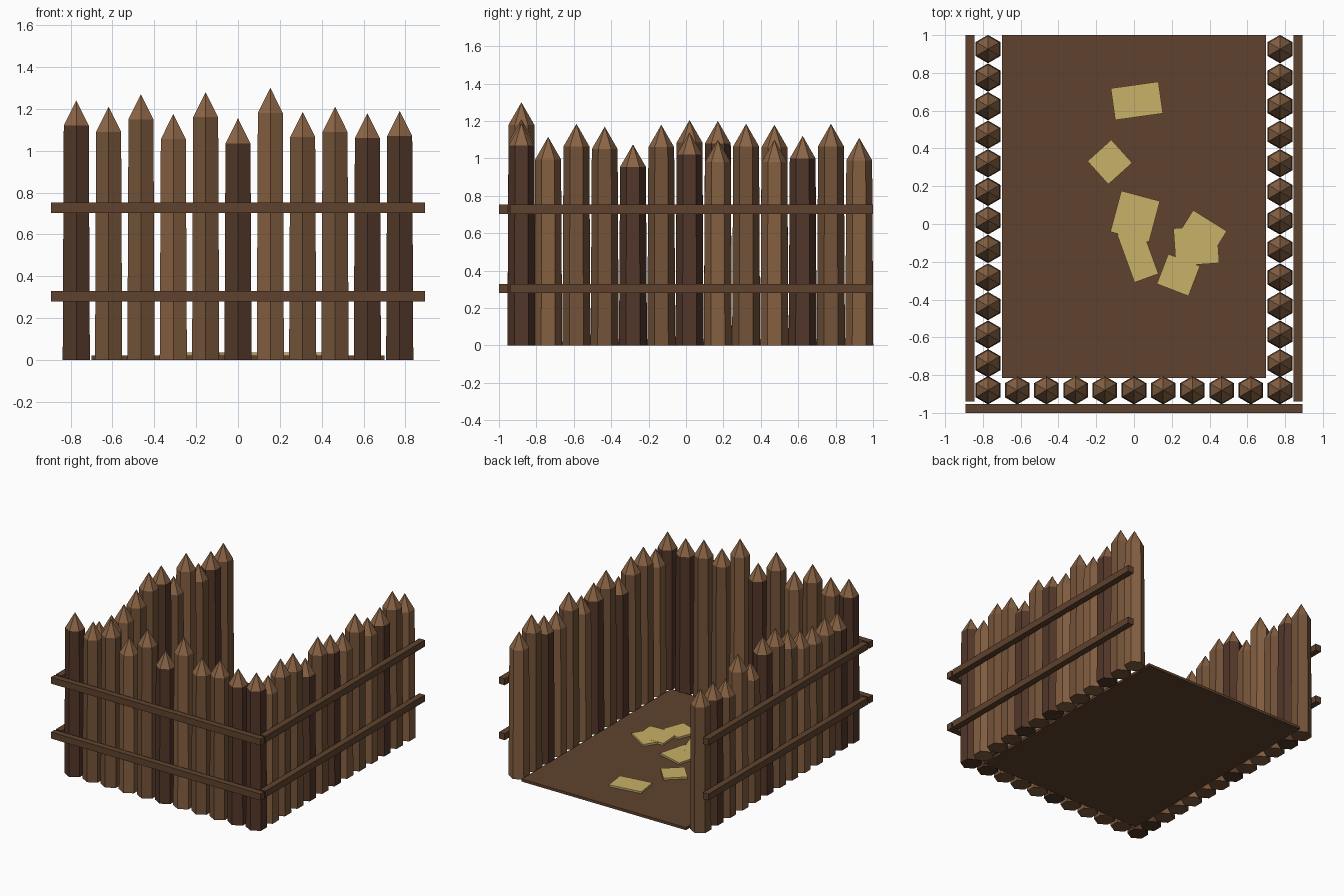
import bpy, bmesh, math
from mathutils import Matrix

if "Cube" in bpy.data.objects:
    bpy.data.objects.remove(bpy.data.objects["Cube"])


def material(name, rgb):
    def lin(c):
        c /= 255
        return c / 12.92 if c < 0.04 else ((c + 0.055) / 1.055) ** 2.4
    m = bpy.data.materials.new(name)
    m.diffuse_color = (*[lin(c) for c in rgb], 1)
    m.use_nodes = True
    m.node_tree.nodes["Principled BSDF"].inputs["Base Color"].default_value = m.diffuse_color
    return m


DARK = material("dark_log", (82, 55, 41))
MID = material("brown_log", (115, 83, 56))
LIGHT = material("light_log", (132, 95, 65))
TIP = material("cut_wood", (138, 100, 69))
PLANK = material("plank_brown", (95, 66, 46))
STRAW = material("straw_yellow", (201, 177, 103))
WOOD = {"d": DARK, "m": MID, "l": LIGHT}


def finish(name, bm, mats):
    bmesh.ops.recalc_face_normals(bm, faces=bm.faces)
    me = bpy.data.meshes.new(name)
    bm.to_mesh(me)
    bm.free()
    for m in mats:
        me.materials.append(m)
    ob = bpy.data.objects.new(name, me)
    bpy.context.collection.objects.link(ob)
    return ob


def box(name, x0, x1, y0, y1, z0, z1, mat, rot=0):
    bm = bmesh.new()
    bmesh.ops.create_cube(bm, size=1, matrix=Matrix.Diagonal((x1 - x0, y1 - y0, z1 - z0, 1)))
    ob = finish(name, bm, [mat])
    ob.location = ((x0 + x1) / 2, (y0 + y1) / 2, (z0 + z1) / 2)
    ob.rotation_euler.z = math.radians(rot)
    return ob


def post(name, x, y, peak, wood):
    """Six-sided tapered log with a pointed, lighter tip."""
    bm = bmesh.new()
    rings = []
    for r, z in ((0.075, 0), (0.069, peak - 0.12)):
        rings.append([bm.verts.new((r * math.cos(math.radians(90 + 60 * i)),
                                    r * math.sin(math.radians(90 + 60 * i)), z)) for i in range(6)])
    apex = bm.verts.new((0, 0, peak))
    bm.faces.new(rings[0][::-1])
    for i in range(6):
        j = (i + 1) % 6
        bm.faces.new((rings[0][i], rings[0][j], rings[1][j], rings[1][i]))
        bm.faces.new((rings[1][i], rings[1][j], apex)).material_index = 1
    finish(name, bm, [WOOD[wood], TIP]).location = (x, y, 0)


# Front wall of posts
front = [1.24, 1.21, 1.27, 1.175, 1.28, 1.155, 1.30, 1.185, 1.21, 1.18, 1.19]
for i, (h, w) in enumerate(zip(front, "dmmlmdlmmdd")):
    post(f"front_post_{i}", -0.773 + i * 0.1546, -0.88, h, w)

# Side walls of posts, front to back
right = [1.115, 1.185, 1.17, 1.075, 1.18, 1.14, 1.10, 1.185, 1.10, 1.12, 1.185, 1.11]
left = [1.04, 1.06, 1.05, 1.075, 1.13, 1.205, 1.20, 1.06, 1.18, 1.045, 1.08, 1.085]
for side, sx, heights, woods in (("right", 1, right, "lmmdmdlmldml"),
                                 ("left", -1, left, "dmmlmmdmlmdm")):
    for i, (h, w) in enumerate(zip(heights, woods)):
        post(f"{side}_post_{i}", sx * 0.773, -0.737 + i * 0.1512, h, w)

# Horizontal rails on the outside
for level, z in (("lower", 0.28), ("upper", 0.703)):
    box(f"front_rail_{level}", -0.893, 0.893, -1.0, -0.953, z, z + 0.05, PLANK)
    box(f"right_rail_{level}", 0.845, 0.893, -0.94, 1.0, z, z + 0.05, PLANK)
    box(f"left_rail_{level}", -0.893, -0.845, -0.94, 1.0, z, z + 0.05, PLANK)

# Floor
box("floor", -0.7, 0.7, -0.815, 1.0, 0, 0.02, PLANK)

# Straw patches: x, y, width, depth, rotation
straw = [(0.015, 0.652, 0.255, 0.17, 8), (-0.128, 0.328, 0.17, 0.165, 42),
         (0.006, 0.04, 0.212, 0.225, -15), (0.02, -0.16, 0.135, 0.27, 20),
         (0.36, -0.05, 0.21, 0.16, -32), (0.33, -0.115, 0.23, 0.2, 4),
         (0.235, -0.27, 0.18, 0.17, -21)]
for i, (x, y, w, d, a) in enumerate(straw):
    box(f"straw_patch_{i}", x - w / 2, x + w / 2, y - d / 2, y + d / 2,
        0.018, 0.034 + i * 0.0003, STRAW, a)
